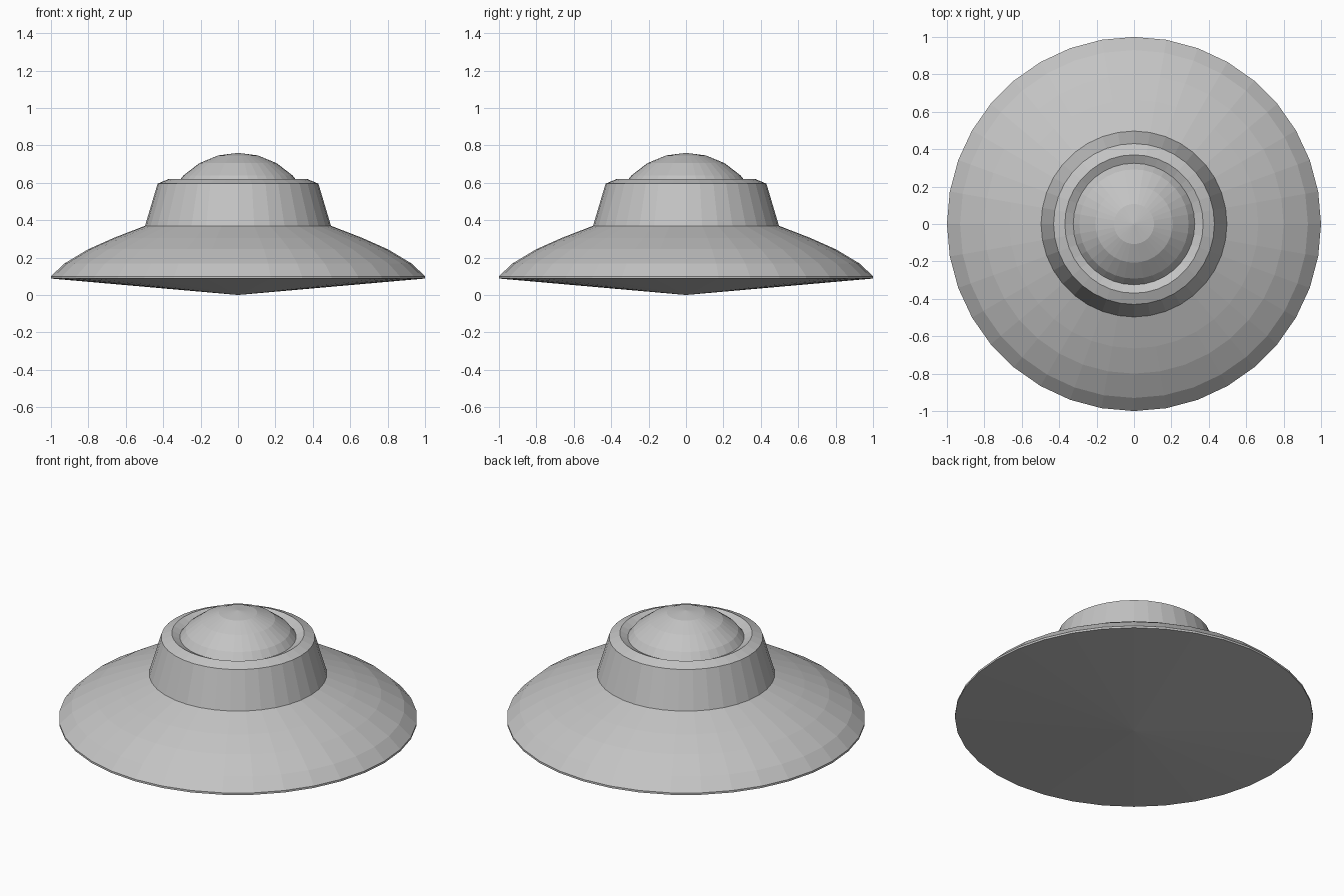
import bpy
import bmesh
import math
from mathutils import Vector

if "Cube" in bpy.data.objects:
    bpy.data.objects.remove(bpy.data.objects["Cube"], do_unlink=True)

SIDES = 36


def make_material(name, color):
    mat = bpy.data.materials.new(name)
    mat.use_nodes = True
    mat.diffuse_color = color
    mat.node_tree.nodes["Principled BSDF"].inputs["Base Color"].default_value = color
    return mat


def lathe(name, profile, mat):
    """Spin an (r, z) profile around the vertical axis into a flat-shaded part."""
    bm = bmesh.new()
    verts = [bm.verts.new((r, 0, z)) for r, z in profile]
    edges = [bm.edges.new(pair) for pair in zip(verts, verts[1:])]
    bmesh.ops.spin(bm, geom=verts + edges, cent=Vector(), axis=Vector((0, 0, 1)),
                   angle=math.tau, steps=SIDES, use_duplicate=False)
    bmesh.ops.remove_doubles(bm, verts=bm.verts, dist=0.0005)
    bmesh.ops.recalc_face_normals(bm, faces=bm.faces)
    # Profiles run from bottom to top, so the topmost face must look upward
    top = max(bm.faces, key=lambda f: f.calc_center_median().z)
    if top.normal.z < 0:
        bmesh.ops.reverse_faces(bm, faces=bm.faces)
    mesh = bpy.data.meshes.new(name)
    bm.to_mesh(mesh)
    bm.free()
    mesh.materials.append(mat)
    obj = bpy.data.objects.new(name, mesh)
    bpy.context.scene.collection.objects.link(obj)
    return obj


grey = make_material("hull grey", (0.55, 0.55, 0.55, 1))

# Saucer hull: shallow cone below, thin rim, curved upper skirt
lathe("saucer_hull", [(0, 0), (1, 0.088), (1, 0.1), (0.93, 0.167),
                      (0.8, 0.245), (0.665, 0.305), (0.497, 0.37)], grey)

# Tapered cabin wall with a bevelled lip and a groove around the dome
lathe("cabin_wall", [(0.497, 0.37), (0.43, 0.595), (0.37, 0.62),
                     (0.325, 0.597)], grey)

# Dome: spherical cap made of rings fifteen degrees apart
RADIUS, CENTRE = 0.413, 0.347
dome = [(RADIUS * math.sin(math.radians(a)), CENTRE + RADIUS * math.cos(math.radians(a)))
        for a in range(60, -1, -15)]
lathe("dome", dome, grey)
